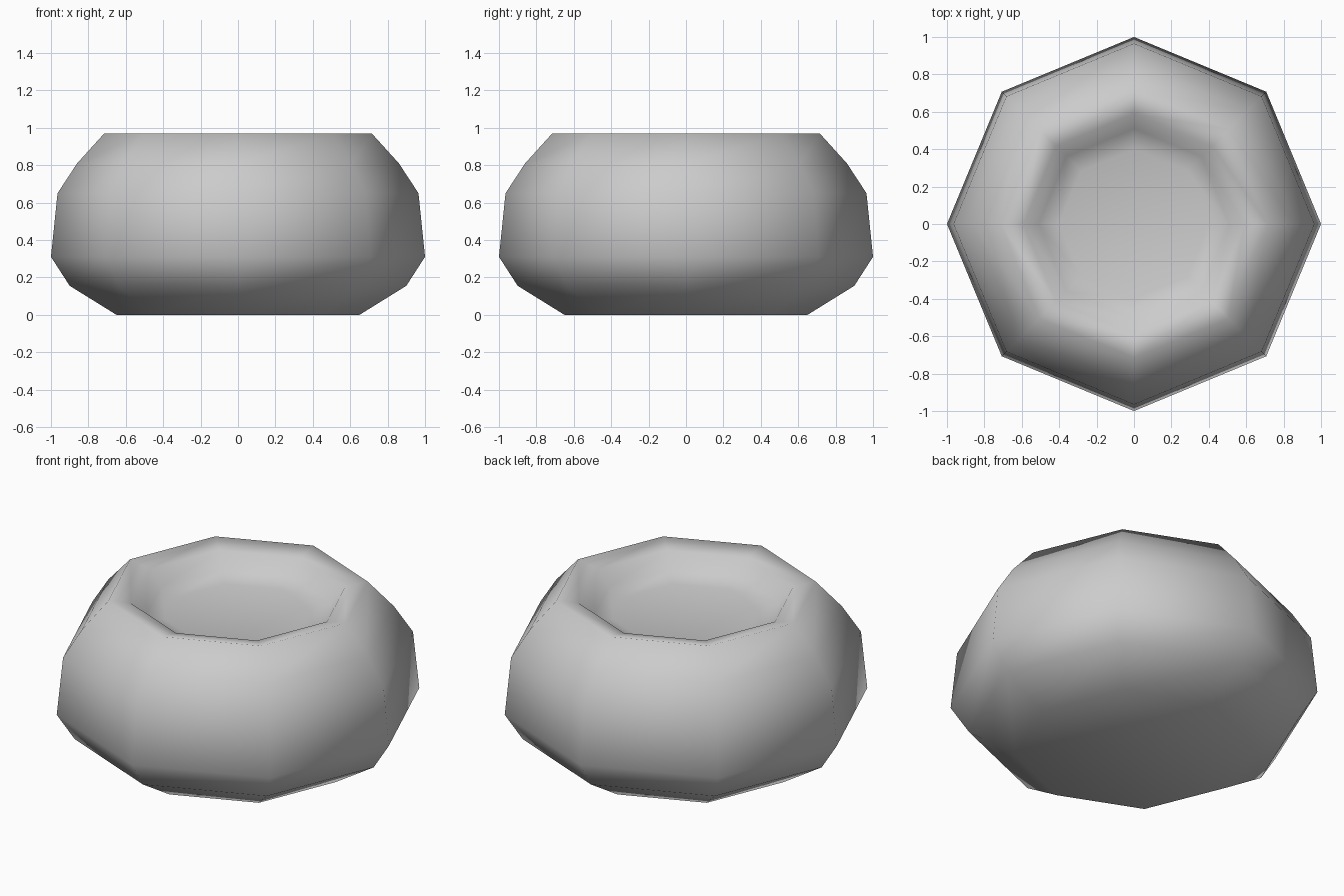
import bpy
import bmesh
import math

cube = bpy.data.objects.get("Cube")
if cube:
    bpy.data.objects.remove(cube, do_unlink=True)

SIDES = 8

# Plain grey material
grey = bpy.data.materials.new("light grey")
grey.use_nodes = True
colour = (0.6, 0.6, 0.6, 1)
grey.diffuse_color = colour
grey.node_tree.nodes["Principled BSDF"].inputs["Base Color"].default_value = colour


def lathe(name, profile, material):
    """Spin a (radius, height) profile into a closed, smooth eight-sided body."""
    bm = bmesh.new()
    rings = []
    for radius, z in profile:
        angles = [math.tau * i / SIDES for i in range(SIDES)]
        rings.append([bm.verts.new((radius * math.cos(a), radius * math.sin(a), z)) for a in angles])
    for low, high in zip(rings, rings[1:]):
        for i in range(SIDES):
            j = (i + 1) % SIDES
            bm.faces.new((low[i], low[j], high[j], high[i]))
    bm.faces.new(reversed(rings[0]))
    bm.faces.new(rings[-1])
    for face in bm.faces:
        face.smooth = True
    mesh = bpy.data.meshes.new(name)
    bm.to_mesh(mesh)
    bm.free()
    mesh.materials.append(material)
    obj = bpy.data.objects.new(name, mesh)
    bpy.context.collection.objects.link(obj)
    return obj


# Base, bulging wall, rim and shallow hollow, from the bottom outwards and in
lathe("round_bowl", [
    (0.65, 0.0), (0.9, 0.155), (1.0, 0.31), (0.965, 0.65), (0.86, 0.81),
    (0.715, 0.97), (0.59, 0.945), (0.51, 0.86), (0.40, 0.83),
], grey)
